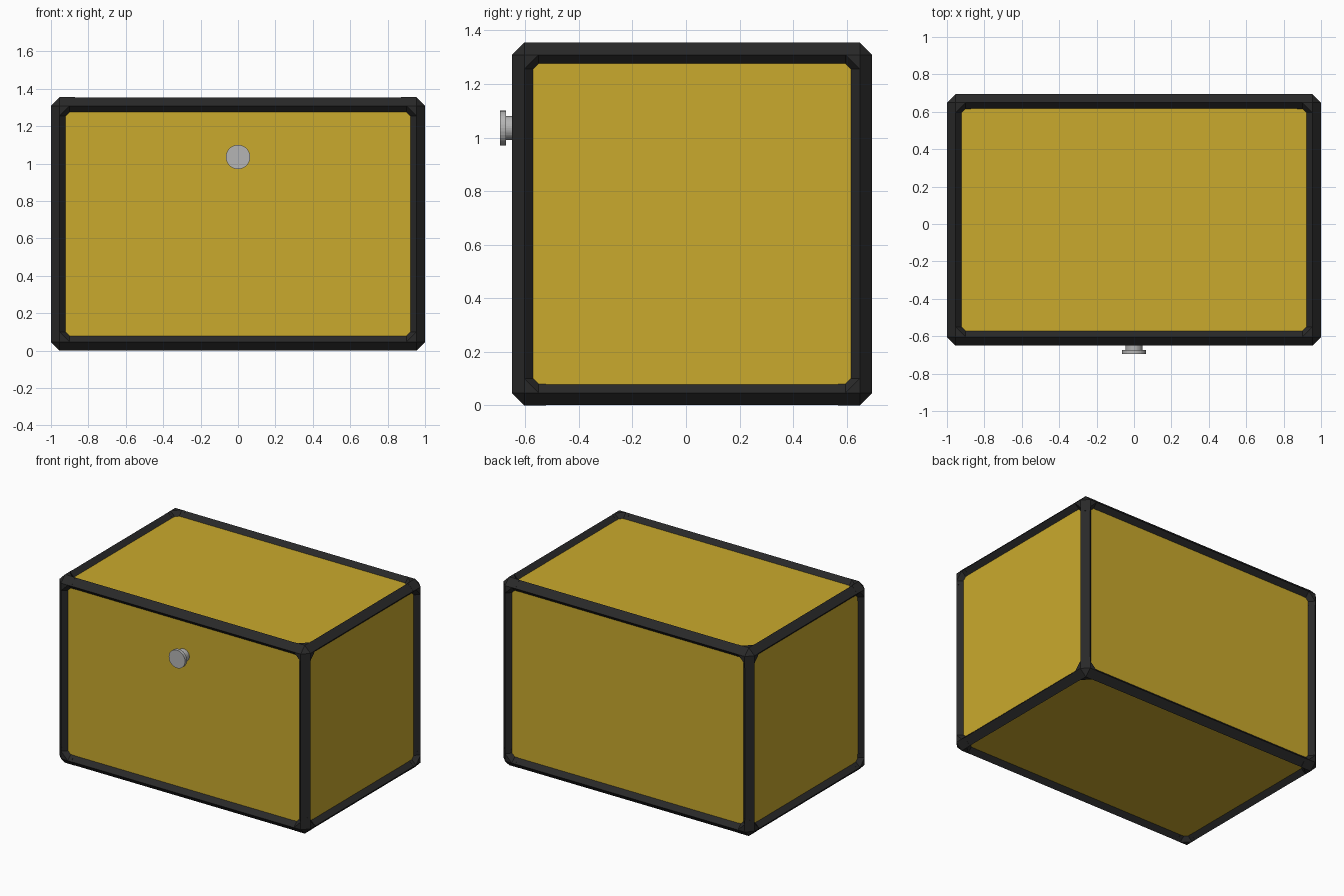
import bpy
import bmesh
from math import pi
from itertools import product
from mathutils import Vector, Matrix

cube = bpy.data.objects.get("Cube")
if cube:
    bpy.data.objects.remove(cube, do_unlink=True)


def material(name, rgb, rough=0.6):
    m = bpy.data.materials.new(name)
    m.use_nodes = True
    m.diffuse_color = (*rgb, 1)
    bsdf = m.node_tree.nodes["Principled BSDF"]
    bsdf.inputs["Base Color"].default_value = (*rgb, 1)
    bsdf.inputs["Roughness"].default_value = rough
    return m


YELLOW = material("mustard_yellow", (0.59, 0.4, 0.026))
BLACK = material("charcoal_black", (0.022, 0.022, 0.022))
GREY = material("light_grey", (0.46, 0.46, 0.46))

# Overall box
HALF = Vector((1.0, 0.6725, 0.6775))
CENTRE = Vector((0, 0.0225, 0.6775))
RIDGE = 0.046       # depth of the bar axis below the outer planes
CAP = 0.128         # length of a corner cap
FILLET = 0.1        # where the rounded inside of a cap starts
RECESS = 0.033      # panels sit this far below the frame


def finish(bm, name, mat):
    bmesh.ops.recalc_face_normals(bm, faces=bm.faces)
    me = bpy.data.meshes.new(name)
    bm.to_mesh(me)
    bm.free()
    me.materials.append(mat)
    ob = bpy.data.objects.new(name, me)
    bpy.context.scene.collection.objects.link(ob)
    return ob


def add_hull(bm, points):
    verts = [bm.verts.new(p) for p in points]
    res = bmesh.ops.convex_hull(bm, input=verts)
    spare = {v for v in res["geom_interior"] if isinstance(v, bmesh.types.BMVert)}
    bmesh.ops.delete(bm, geom=list(spare), context="VERTS")


def diamond(axis, along, radius, centre):
    """Four points of a diamond section across the given axis."""
    pts = []
    for other in range(3):
        if other != axis:
            for s in (-radius, radius):
                p = Vector(centre)
                p[axis] = along
                p[other] += s
                pts.append(p)
    return pts


# Recessed body that shows as the six panels
bm = bmesh.new()
bmesh.ops.create_cube(bm, size=2)
bmesh.ops.scale(bm, vec=HALF - Vector((RECESS,) * 3), verts=bm.verts)
bmesh.ops.translate(bm, vec=CENTRE, verts=bm.verts)
finish(bm, "body_panels", YELLOW)

# Twelve edge bars
axis_half = HALF - Vector((RIDGE,) * 3)
for axis, name in enumerate(("width_bar", "depth_bar", "height_bar")):
    for s, t in product((-1, 1), repeat=2):
        signs = [s, t]
        signs.insert(axis, 0)
        mid = CENTRE + Vector(a * b for a, b in zip(signs, axis_half))
        reach = HALF[axis] - CAP + 0.01
        bm = bmesh.new()
        add_hull(bm, diamond(axis, CENTRE[axis] - reach, RIDGE - 0.001, mid)
                 + diamond(axis, CENTRE[axis] + reach, RIDGE - 0.001, mid))
        finish(bm, name, BLACK)

# Eight corner caps: three short arms around a filled core
for signs in product((-1, 1), repeat=3):
    hub = CENTRE + Vector(a * b for a, b in zip(signs, axis_half))
    bm = bmesh.new()
    core = []
    for axis in range(3):
        edge = CENTRE[axis] + signs[axis] * HALF[axis]
        start = diamond(axis, hub[axis], RIDGE, hub)
        core += start + diamond(axis, edge - signs[axis] * FILLET, RIDGE, hub)
        add_hull(bm, start + diamond(axis, edge - signs[axis] * CAP, RIDGE, hub))
    add_hull(bm, core)
    finish(bm, "corner_cap", BLACK)


# Round knob on the front
def disc(name, radius, y_front, y_back):
    bm = bmesh.new()
    bmesh.ops.create_cone(bm, cap_ends=True, segments=32, radius1=radius,
                          radius2=radius, depth=y_back - y_front)
    place = Matrix.Translation((0, (y_front + y_back) / 2, 1.035))
    bmesh.ops.transform(bm, matrix=place @ Matrix.Rotation(pi / 2, 4, "X"),
                        verts=bm.verts)
    return finish(bm, name, GREY)


disc("knob_head", 0.065, -0.695, -0.673)
disc("knob_stem", 0.045, -0.675, -0.6)
